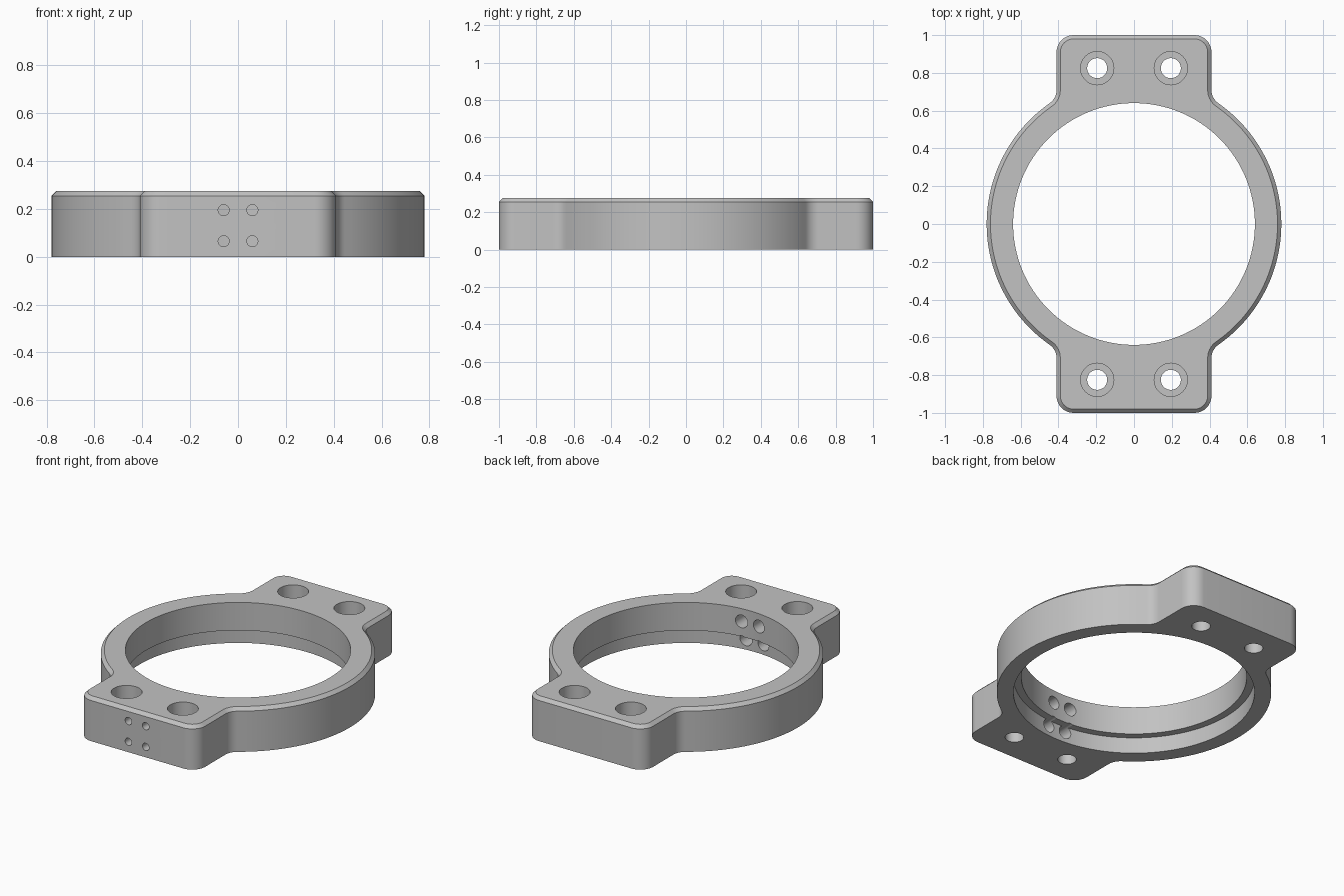
import bpy
import bmesh
from math import sin, cos, pi, atan2, sqrt, radians
from mathutils import Matrix, Vector

default = bpy.data.objects.get("Cube")
if default:
    bpy.data.objects.remove(default, do_unlink=True)

HEIGHT, CHAMFER = 0.275, 0.02
RING_R, LUG_X, LUG_Y = 0.78, 0.41, 1.0
CORNER, FILLET = 0.09, 0.085

grey = bpy.data.materials.new("machined grey")
grey.use_nodes = True
grey.diffuse_color = (0.54, 0.54, 0.54, 1)
grey.node_tree.nodes["Principled BSDF"].inputs["Base Color"].default_value = grey.diffuse_color


def arc(cx, cy, r, a0, a1, n):
    steps = [a0 + (a1 - a0) * i / n for i in range(n + 1)]
    return [(cx + r * cos(a), cy + r * sin(a)) for a in steps]


def outline(inset):
    """Ring with a filleted lug at each end, offset inwards by inset."""
    fx = LUG_X + FILLET
    fy = sqrt((RING_R + FILLET) ** 2 - fx ** 2)
    touch = atan2(fy, fx)
    quarter = arc(0, 0, RING_R - inset, 0, touch, 24)
    quarter += arc(fx, fy, FILLET + inset, touch + pi, pi, 8)[1:]
    quarter += arc(LUG_X - CORNER, LUG_Y - CORNER, CORNER - inset, 0, pi / 2, 10)
    half = quarter + [(-x, y) for x, y in reversed(quarter)]
    return half + [(x, -y) for x, y in reversed(half[1:-1])]


def make_object(name, bm):
    bmesh.ops.recalc_face_normals(bm, faces=bm.faces)
    mesh = bpy.data.meshes.new(name)
    bm.to_mesh(mesh)
    bm.free()
    mesh.materials.append(grey)
    obj = bpy.data.objects.new(name, mesh)
    bpy.context.collection.objects.link(obj)
    return obj


def loft(name, rings):
    """Closed solid through a stack of equal-length point rings."""
    bm = bmesh.new()
    loops = [[bm.verts.new(p) for p in ring] for ring in rings]
    for low, high in zip(loops, loops[1:]):
        for i in range(len(low)):
            bm.faces.new((low[i - 1], low[i], high[i], high[i - 1]))
    bm.faces.new(loops[0])
    bm.faces.new(loops[-1])
    return make_object(name, bm)


def cut_bore(body, profile, matrix, sides):
    """Cut a stepped round bore given as (radius, depth) pairs."""
    rings = [[matrix @ Vector((x, y, z)) for x, y in arc(0, 0, r, 0, 2 * pi, sides)[:-1]]
             for r, z in profile]
    cutter = loft("bore_cutter", rings)
    cutter.hide_render = True
    mod = body.modifiers.new("bore", 'BOOLEAN')
    mod.operation = 'DIFFERENCE'
    mod.solver = 'EXACT'
    mod.object = cutter
    bpy.ops.object.modifier_apply(modifier=mod.name)
    bpy.data.objects.remove(cutter, do_unlink=True)


# Clamp body with chamfered top edge
levels = [(0, 0), (0, HEIGHT - CHAMFER), (CHAMFER, HEIGHT)]
body = loft("clamp_ring_body", [[(x, y, z) for x, y in outline(d)] for d, z in levels])
bpy.context.view_layer.objects.active = body
body.select_set(True)

# Main bore, wider below the inner ledge
cut_bore(body, [(0.685, -0.1), (0.685, 0.1), (0.64, 0.1), (0.64, 0.4)], Matrix(), 128)

# Counterbored bolt holes in both lugs
for x in (-0.195, 0.195):
    for y in (-0.825, 0.825):
        cut_bore(body, [(0.053, -0.1), (0.053, 0.12), (0.088, 0.12), (0.088, 0.4)],
                 Matrix.Translation((x, y, 0)), 40)

# Small cross holes through the front lug, wider on the inside
for x in (-0.06, 0.06):
    for z in (0.065, 0.195):
        place = Matrix.Translation((x, 0, z)) @ Matrix.Rotation(pi / 2, 4, 'X')
        cut_bore(body, [(0.04, 0.5), (0.04, 0.9), (0.023, 0.9), (0.023, 1.1)], place, 28)

bpy.ops.object.shade_smooth_by_angle(angle=radians(30))
